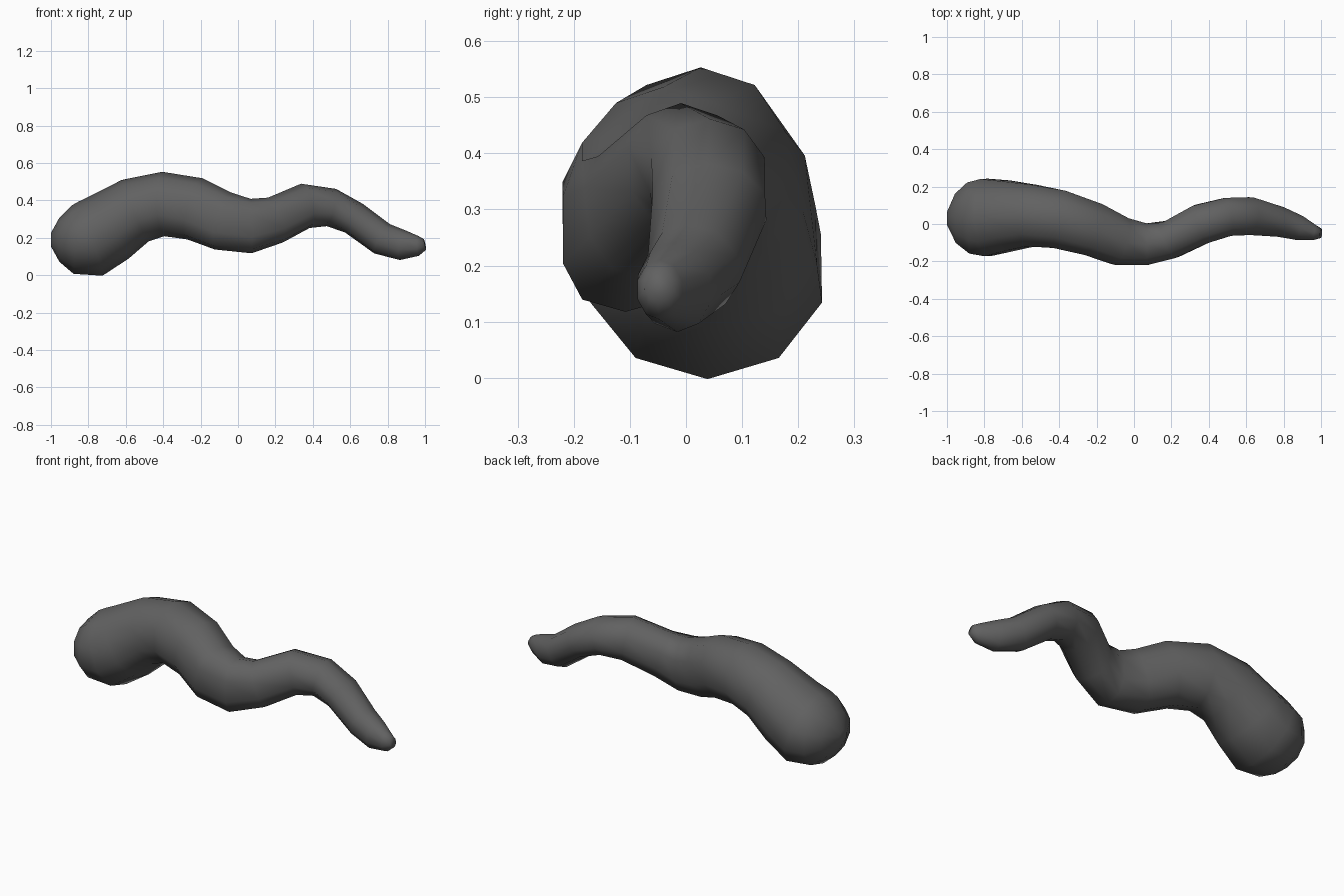
import bpy, bmesh, math
from mathutils import Vector

SIDES = 10

# Path stations: centre x, y, z, half width, half height, squareness
stations = [
    (-1.00, 0.03, 0.19, 0.035, 0.035, 2.0),
    (-0.955, 0.03, 0.19, 0.135, 0.115, 2.0),
    (-0.885, 0.032, 0.19, 0.195, 0.178, 2.0),
    (-0.79, 0.035, 0.195, 0.212, 0.203, 2.0),
    (-0.69, 0.042, 0.255, 0.195, 0.192, 2.0),
    (-0.55, 0.045, 0.345, 0.17, 0.175, 2.0),
    (-0.40, 0.025, 0.381, 0.16, 0.168, 2.1),
    (-0.23, -0.025, 0.355, 0.147, 0.165, 2.2),
    (-0.08, -0.09, 0.29, 0.132, 0.155, 2.5),
    (0.07, -0.108, 0.263, 0.113, 0.142, 2.6),
    (0.20, -0.082, 0.295, 0.103, 0.124, 2.3),
    (0.36, 0.000, 0.371, 0.11, 0.118, 2.1),
    (0.50, 0.038, 0.362, 0.105, 0.10, 2.0),
    (0.62, 0.042, 0.305, 0.103, 0.088, 2.0),
    (0.77, 0.014, 0.195, 0.083, 0.087, 2.0),
    (0.88, -0.02, 0.161, 0.068, 0.079, 2.0),
    (0.965, -0.047, 0.157, 0.042, 0.052, 2.0),
    (1.00, -0.050, 0.165, 0.025, 0.028, 2.0),
]


def curve_power(v, n):
    return math.copysign(abs(v) ** (2 / n), v)


def ring(bm, i):
    x, y, z, w, h, n = stations[i]
    a = Vector(stations[max(i - 1, 0)][:3])
    b = Vector(stations[min(i + 1, len(stations) - 1)][:3])
    tangent = (b - a).normalized()
    side = Vector((0, 0, 1)).cross(tangent).normalized()
    up = tangent.cross(side)
    verts = []
    for k in range(SIDES):
        t = math.tau * (k + 0.5) / SIDES
        offset = side * w * curve_power(math.cos(t), n) + up * h * curve_power(math.sin(t), n)
        verts.append(bm.verts.new(Vector((x, y, z)) + offset * 1.025))
    return verts


# Winding tapered body, closed at both ends
bm = bmesh.new()
rings = [ring(bm, i) for i in range(len(stations))]
for r0, r1 in zip(rings, rings[1:]):
    for k in range(SIDES):
        j = (k + 1) % SIDES
        bm.faces.new((r0[k], r0[j], r1[j], r1[k]))
bm.faces.new(rings[0])
bm.faces.new(rings[-1])
bmesh.ops.recalc_face_normals(bm, faces=bm.faces)
for f in bm.faces:
    f.smooth = True
mesh = bpy.data.meshes.new("winding_body")
bm.to_mesh(mesh)
bm.free()
body = bpy.data.objects.new("winding_body", mesh)
bpy.context.collection.objects.link(body)

# Dark grey surface
mat = bpy.data.materials.new("dark_grey")
mat.diffuse_color = (0.12, 0.12, 0.12, 1)
mesh.materials.append(mat)
